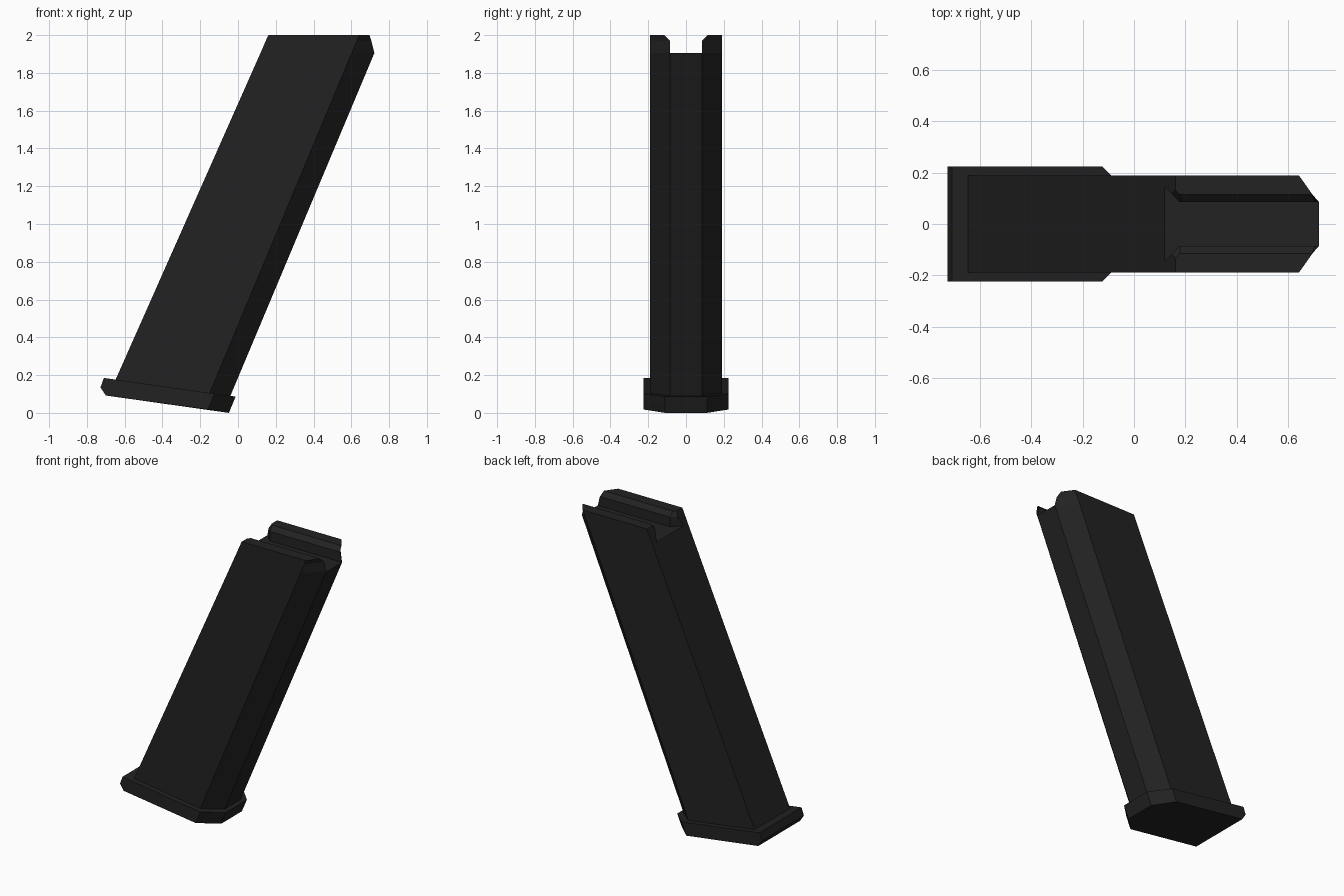
import bpy, bmesh

if "Cube" in bpy.data.objects:
    bpy.data.objects.remove(bpy.data.objects["Cube"])

black = bpy.data.materials.new("matte black")
black.diffuse_color = (0.016, 0.016, 0.016, 1)
black.use_nodes = True
black.node_tree.nodes["Principled BSDF"].inputs["Base Color"].default_value = black.diffuse_color


def full(half):
    """Mirror a half cross-section over y = 0 into a closed ring."""
    return half + [(x, -y, z) for x, y, z in reversed(half)]


def loft(bm, rings, cap_bottom=True):
    """Join rings of equal length with faces and cap the ends."""
    loops = [[bm.verts.new(p) for p in ring] for ring in rings]
    for a, b in zip(loops, loops[1:]):
        n = len(a)
        for i in range(n):
            j = (i + 1) % n
            bm.faces.new((a[i], a[j], b[j], b[i]))
    bm.faces.new(loops[-1])
    if cap_bottom:
        bm.faces.new(loops[0][::-1])


def finish(bm, name):
    bmesh.ops.recalc_face_normals(bm, faces=bm.faces)
    me = bpy.data.meshes.new(name)
    bm.to_mesh(me)
    bm.free()
    me.materials.append(black)
    ob = bpy.data.objects.new(name, me)
    bpy.context.collection.objects.link(ob)
    return ob


# slanted body with chamfered front corners
bm = bmesh.new()
loft(bm, [
    full([(-0.664, 0.19, 0.14), (-0.165, 0.19, 0.07), (-0.053, 0.085, 0.06)]),
    full([(0.119, 0.19, 1.905), (0.602, 0.19, 1.905), (0.722, 0.085, 1.905)]),
])
finish(bm, "body")

# pair of feed lips, flared open at the back and bevelled on the inside
lip = [
    [(0.119, 0.19), (0.119, 0.145), (0.18, 0.085), (0.722, 0.085), (0.602, 0.19)],
    [(0.147, 0.19), (0.147, 0.118), (0.18, 0.085), (0.706, 0.085), (0.63, 0.19)],
    [(0.161, 0.19), (0.161, 0.132), (0.178, 0.115), (0.696, 0.115), (0.643, 0.19)],
]
heights = (1.905, 1.97, 2.0)
for side, name in ((1, "left_lip"), (-1, "right_lip")):
    bm = bmesh.new()
    loft(bm, [[(x, y * side, z) for x, y in ring] for ring, z in zip(lip, heights)],
         cap_bottom=False)
    ob = finish(bm, name)
    # open bottom: make sure the top face points up
    if max(ob.data.polygons, key=lambda p: p.center.z).normal.z < 0:
        ob.data.flip_normals()

# tilted base plate with a pointed back edge
bm = bmesh.new()
loft(bm, [
    full([(-0.70, 0.225, 0.092), (-0.16, 0.225, 0.018), (-0.048, 0.11, 0.0)]),
    full([(-0.728, 0.225, 0.135), (-0.142, 0.225, 0.06), (-0.03, 0.112, 0.044)]),
    full([(-0.71, 0.225, 0.185), (-0.125, 0.225, 0.102), (-0.013, 0.113, 0.086)]),
])
finish(bm, "base_plate")
